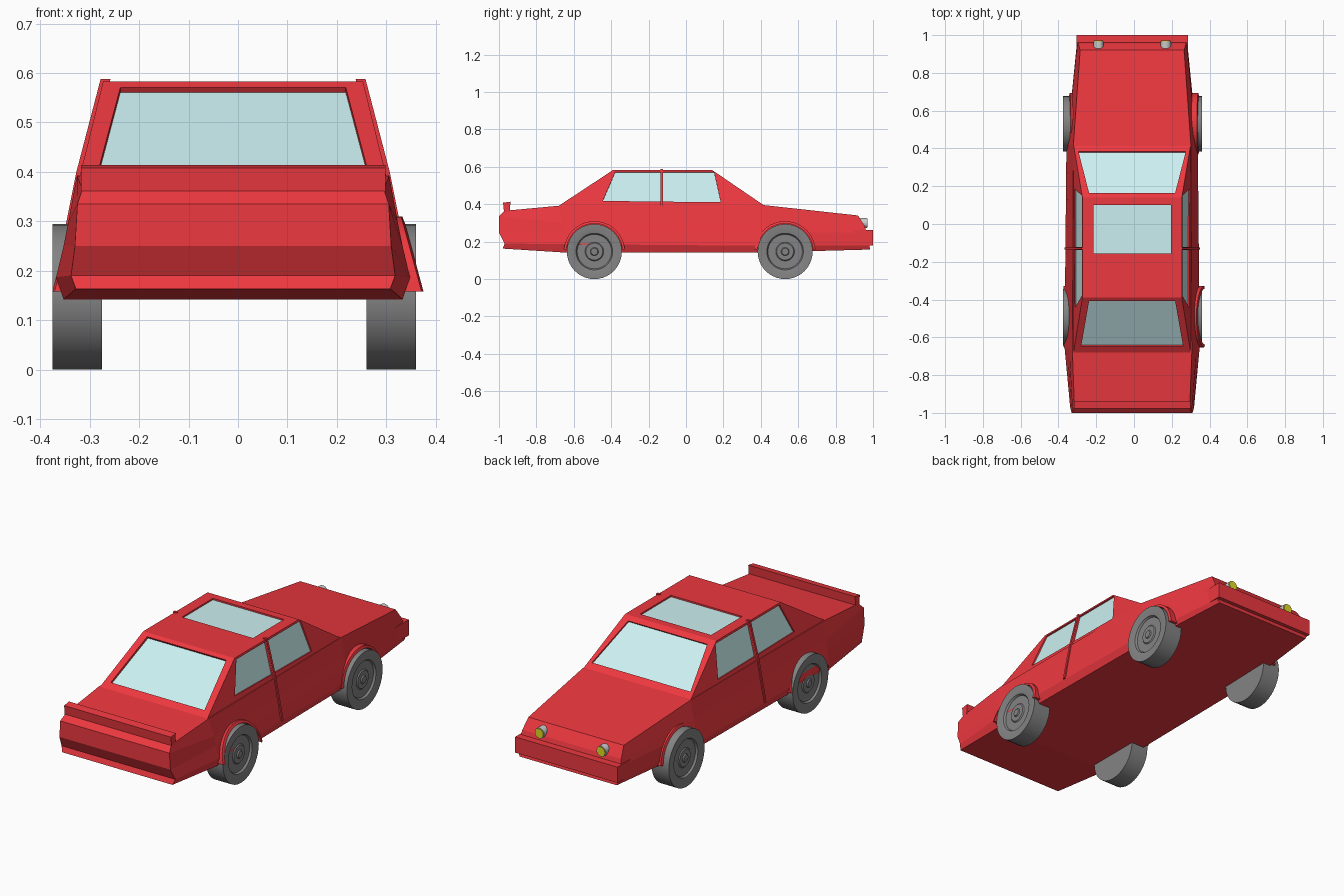
import bpy, bmesh, math
from mathutils import Vector

if "Cube" in bpy.data.objects:
    bpy.data.objects.remove(bpy.data.objects["Cube"])

CX = -0.01  # the body shell sits slightly left of centre


def material(name, rgb):
    m = bpy.data.materials.new(name)
    m.diffuse_color = (*rgb, 1)
    m.use_nodes = True
    m.node_tree.nodes["Principled BSDF"].inputs["Base Color"].default_value = m.diffuse_color
    return m


RED = material("red_paint", (0.85, 0.04, 0.05))
GLASS = material("glass", (0.6, 0.87, 0.88))
RUBBER = material("rubber", (0.23, 0.23, 0.23))
YELLOW = material("lamp_yellow", (0.75, 0.72, 0.02))


def make(name, verts, faces, mat=None, loc=(0, 0, 0), smooth=None):
    bm = bmesh.new()
    vs = [bm.verts.new(v) for v in verts]
    for f in faces:
        bm.faces.new([vs[i] for i in f])
    bmesh.ops.recalc_face_normals(bm, faces=bm.faces)
    return finish(name, bm, mat, loc, smooth)


def finish(name, bm, mat, loc, smooth=None):
    me = bpy.data.meshes.new(name)
    bm.to_mesh(me)
    bm.free()
    ob = bpy.data.objects.new(name, me)
    bpy.context.collection.objects.link(ob)
    ob.location = loc
    if mat:
        me.materials.append(mat)
    if smooth:
        bpy.ops.object.select_all(action='DESELECT')
        ob.select_set(True)
        bpy.context.view_layer.objects.active = ob
        bpy.ops.object.shade_smooth_by_angle(angle=math.radians(smooth))
    return ob


def prism(name, low, high, mat=RED, loc=(CX, 0, 0)):
    """Solid between two matching outlines."""
    n = len(low)
    faces = [range(n), range(n, 2 * n)]
    faces += [(i, (i + 1) % n, n + (i + 1) % n, n + i) for i in range(n)]
    return make(name, list(low) + list(high), faces, mat, loc)


# Lower body: rails from shoulder to floor, each point (y, z, half width)
rails = [
    [(-.97, .365, .305), (-.68, .392, .316), (.42, .395, .311), (.92, .34, .275)],
    [(-1.0, .335, .315), (-.66, .30, .333), (.42, .30, .328), (.955, .285, .285)],
    [(-1.0, .25, .32), (-.66, .25, .343), (.42, .25, .338), (.965, .25, .29)],
    [(-.97, .19, .328), (-.65, .187, .358), (.40, .178, .348), (.98, .18, .29)],
    [(-.98, .163, .318), (-.65, .142, .343), (.40, .142, .333), (.985, .158, .28)],
]
R, S = len(rails), len(rails[0])
verts, faces = [], []
for s in range(S):
    ring = [(r[s][2], r[s][0], r[s][1]) for r in rails]
    verts += ring + [(-x, y, z) for x, y, z in reversed(ring)]
N = 2 * R
for s in range(S - 1):
    for i in range(N):
        j = (i + 1) % N
        faces.append((s * N + i, s * N + j, s * N + N + j, s * N + N + i))
for s in (0, S - 1):
    for i in range(R - 1):
        faces.append([s * N + k for k in (i, i + 1, N - 2 - i, N - 1 - i)])
make("lower_body", verts, faces, RED, (CX, 0, 0))

# Cabin
Z0, Z1, B, T = .392, .583, .31, .263


def rect(hw, y0, y1, z):
    return [(-hw, y0, z), (hw, y0, z), (hw, y1, z), (-hw, y1, z)]


cabin = prism("cabin", rect(B, -.68, .42, Z0), rect(T, -.39, .14, Z1))


# Windows: recess cut in the cabin with a glass pane at the bottom of it
def window(name, pts, depth):
    pts = [Vector(p) for p in pts]
    n = (pts[1] - pts[0]).cross(pts[2] - pts[0]).normalized()
    if n.dot(pts[0] - Vector((0, -.12, .45))) < 0:
        n = -n
    cut = prism(name + "_cutter", [p + n * .02 for p in pts],
                [p - n * (depth + .004) for p in pts])
    cut.hide_render = True
    cut.hide_set(True)
    mod = cabin.modifiers.new(name, 'BOOLEAN')
    mod.operation, mod.object, mod.solver = 'DIFFERENCE', cut, 'EXACT'
    prism(name, [p - n * depth for p in pts], [p - n * (depth + .01) for p in pts], GLASS)


def end_window(name, ybase, yroof, zs, ws, depth=.012):
    (za, zb), (wa, wb) = zs, ws
    ya, yb = [ybase + (yroof - ybase) * (z - Z0) / (Z1 - Z0) for z in zs]
    window(name, [(-wa, ya, za), (wa, ya, za), (wb, yb, zb), (-wb, yb, zb)], depth)


end_window("rear_window", -.68, -.39, (.413, .571), (.27, .228))
end_window("windscreen", .42, .14, (.417, .566), (.284, .228), .008)
window("sunroof", rect(.205, -.155, .10, Z1), .008)
side_panes = {
    "back_side_window": [(-.445, .418), (-.378, .573), (-.137, .573), (-.137, .414)],
    "front_side_window": [(-.123, .414), (-.123, .573), (.15, .573), (.186, .411)],
}
for side, tag in ((-1, "left"), (1, "right")):
    for name, outline in side_panes.items():
        pts = [(side * (B + (T - B) * (z - Z0) / (Z1 - Z0)), y, z) for y, z in outline]
        window(f"{name}_{tag}", pts, .008)

    # Door pillar trim running from sill to roof
    path = [(.354, .185), (.332, .30), (.312, .40), (.263, .588)]
    loop = [(side * (x + .005), z) for x, z in path]
    loop += [(side * (x - .015), z) for x, z in reversed(path)]
    prism(f"door_pillar_{tag}", [(x, -.136, z) for x, z in loop],
          [(x, -.124, z) for x, z in loop])

# Spoiler
sp = [(-.972, .35), (-.978, .408), (-.938, .414), (-.944, .35)]
prism("spoiler", [(-.308, y, z) for y, z in sp], [(.308, y, z) for y, z in sp])

# Front bumper
bp = [(.88, .18), (.88, .262), (1.0, .262), (1.0, .18)]
prism("front_bumper", [(-.295, y, z) for y, z in bp], [(.295, y, z) for y, z in bp])


# Headlights: grey housing with yellow lens
def drum(name, r, y0, y1, x, z, mat=None):
    ring = [(r * math.cos(a), r * math.sin(a)) for a in (i * math.tau / 24 for i in range(24))]
    prism(name, [(u, y0, v) for u, v in ring], [(u, y1, v) for u, v in ring], mat, (x, 0, z))


for side, tag in ((-1, "left"), (1, "right")):
    drum(f"headlight_{tag}", .027, .90, .967, CX + side * .178, .30)
    drum(f"headlight_lens_{tag}", .024, .96, .971, CX + side * .178, .30, YELLOW)

# Wheels and flared arches
WR = .147
tread = [(0, .047), (.018, .047), (.022, .041), (.045, .041), (.05, .036), (.092, .036),
         (.098, .046), (.118, .05), (WR, .05), (WR, -.05), (0, -.05)]


def wheel(name, side, y):
    bm = bmesh.new()
    vs = [bm.verts.new((side * x, 0, r)) for r, x in tread]
    es = [bm.edges.new(p) for p in zip(vs, vs[1:])]
    bmesh.ops.spin(bm, geom=vs + es, axis=(1, 0, 0), cent=(0, 0, 0),
                   angle=math.tau, steps=40, use_duplicate=False)
    bmesh.ops.remove_doubles(bm, verts=bm.verts, dist=1e-5)
    bmesh.ops.recalc_face_normals(bm, faces=bm.faces)
    finish(name, bm, RUBBER, (side * .3175 - .0075, y, WR), 30)


def arch(name, side, y, flare):
    vs, fs, n = [], [], 18
    for i in range(n + 1):
        a = math.radians(4 + 172 * i / n)
        for r, inset in ((.15, 0), (.163, .004)):
            c, z = r * math.cos(a), WR + r * math.sin(a)
            out = .337 + (.30 - z) * flare - inset
            vs += [(side * out, c, z), (side * .30, c, z)]
    for i in range(n):
        k = 4 * i
        for p, q in ((0, 1), (1, 3), (3, 2), (2, 0)):
            fs.append((k + p, k + q, k + 4 + q, k + 4 + p))
    fs += [(0, 1, 3, 2), (4 * n, 4 * n + 1, 4 * n + 3, 4 * n + 2)]
    make(name, vs, fs, RED, (0, y, 0), 30)


for end, y, flare in (("rear", -.49, .27), ("front", .53, .05)):
    for side, tag in ((-1, "left"), (1, "right")):
        wheel(f"{end}_wheel_{tag}", side, y)
        arch(f"{end}_arch_{tag}", side, y, flare)
